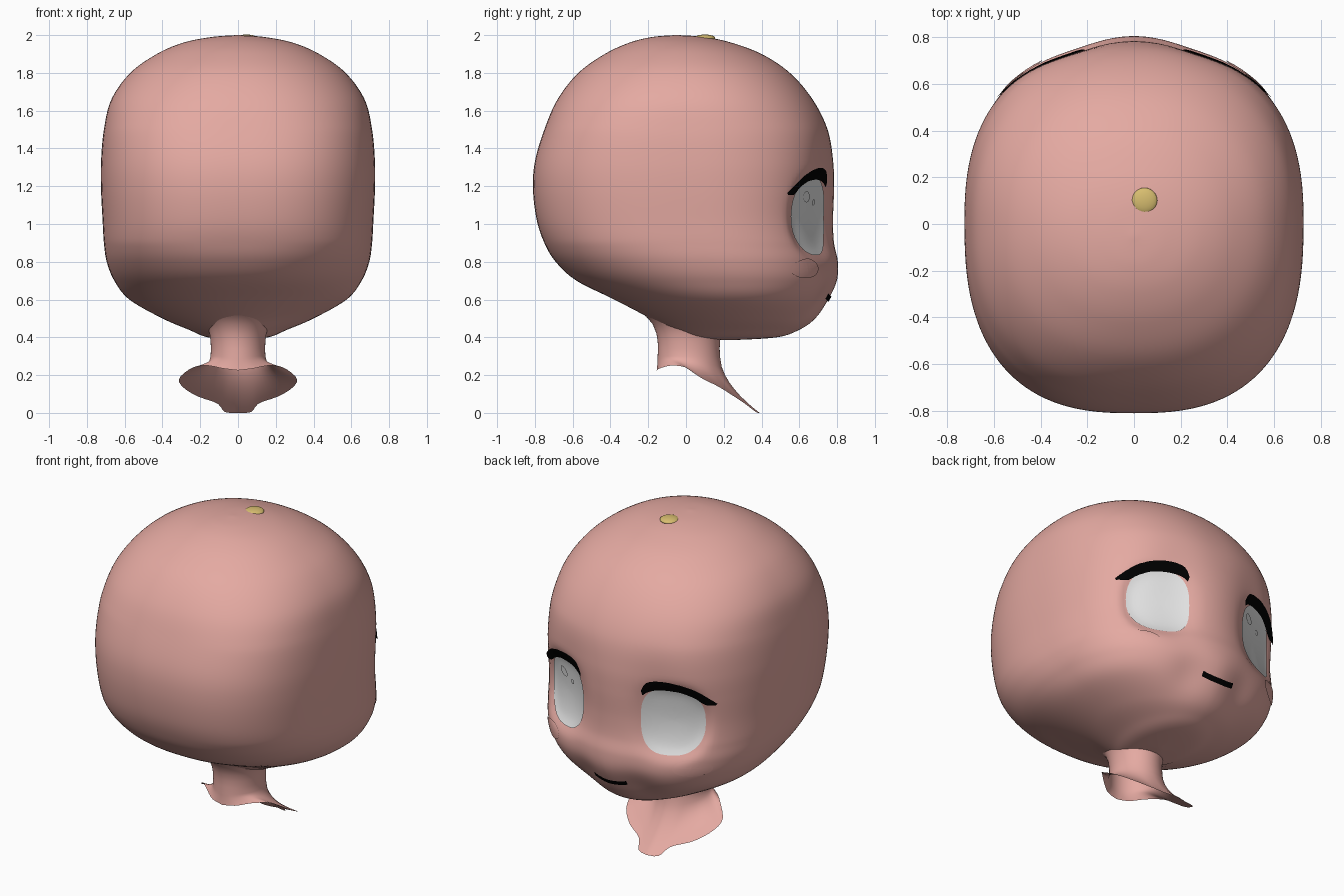
import bpy, bmesh, math
from mathutils import Vector
from mathutils.bvhtree import BVHTree

if "Cube" in bpy.data.objects:
    bpy.data.objects.remove(bpy.data.objects["Cube"])


def material(name, rgb):
    m = bpy.data.materials.new(name)
    m.diffuse_color = (*rgb, 1)
    m.use_nodes = True
    m.node_tree.nodes["Principled BSDF"].inputs["Base Color"].default_value = m.diffuse_color
    return m


SKIN = material("skin pink", (0.78, 0.40, 0.36))
WHITE = material("eye white", (0.80, 0.80, 0.80))
BLACK = material("black", (0.0, 0.0, 0.0))
GOLD = material("gold", (0.68, 0.51, 0.16))


def spline(rows, t):
    """Catmull-Rom through rows of numbers, t from 0 to 1."""
    f = t * (len(rows) - 1)
    i = min(int(f), len(rows) - 2)
    u = f - i
    p = [rows[min(max(j, 0), len(rows) - 1)] for j in range(i - 1, i + 3)]
    return [0.5 * (2 * b + (c - a) * u + (2 * a - 5 * b + 4 * c - d) * u * u
                   + (3 * b - a - 3 * c + d) * u ** 3) for a, b, c, d in zip(*p)]


def grid(name, rows, mat, closed=True, cap=(False, False), face_y=False):
    """Skin a list of equal-length point rows."""
    bm = bmesh.new()
    vs = [[bm.verts.new(p) for p in row] for row in rows]
    n = len(rows[0])
    for a, b in zip(vs, vs[1:]):
        for i in range(n if closed else n - 1):
            j = (i + 1) % n
            bm.faces.new((a[i], a[j], b[j], b[i]))
    for use, ring in zip(cap, (vs[0], vs[-1])):
        if use:
            bm.faces.new(ring)
    bmesh.ops.recalc_face_normals(bm, faces=bm.faces)
    bm.normal_update()
    if face_y and sum(f.normal.y for f in bm.faces) < 0:
        bmesh.ops.reverse_faces(bm, faces=bm.faces)
    me = bpy.data.meshes.new(name)
    bm.to_mesh(me)
    bm.free()
    me.materials.append(mat)
    me.polygons.foreach_set("use_smooth", [True] * len(me.polygons))
    ob = bpy.data.objects.new(name, me)
    bpy.context.collection.objects.link(ob)
    return ob


def clamp(v):
    return max(0.0, min(1.0, v))


EYE_X, EYE_Z, EYE_RX, EYE_RZ = .36, 1.04, .166, .208

# Head: horizontal slices (z, half width, back y, front y, y of widest point)
HEAD = [
    (2.00, .01, -.06, -.04, -.05), (1.99, .14, -.18, .10, -.04),
    (1.96, .29, -.30, .24, -.03), (1.90, .43, -.43, .40, -.02),
    (1.80, .57, -.57, .55, 0), (1.66, .67, -.68, .67, 0),
    (1.50, .71, -.75, .75, 0), (1.33, .725, -.80, .78, .01),
    (1.18, .725, -.81, .785, .02), (1.02, .717, -.79, .78, .04),
    (.90, .71, -.75, .785, .07), (.80, .695, -.69, .805, .12),
    (.70, .655, -.58, .80, .18), (.60, .575, -.38, .755, .23),
    (.50, .40, -.19, .685, .26), (.44, .26, -.10, .60, .27),
    (.40, .16, -.02, .48, .25), (.385, .01, .22, .24, .23)]


def head_ring(t, seg=128):
    z, w, yb, yf, yc = spline(HEAD, t)
    k = clamp((z - .5) / .4) * clamp((2 - z) / .5)
    ring = []
    for i in range(seg):
        a = 2 * math.pi * i / seg
        c, s = math.cos(a), math.sin(a)
        n = 2.0 + .4 * k if s > 0 else 2.0 + .6 * k
        x = w * math.copysign(abs(c) ** (2 / n), c)
        y = yc + (yf - yc if s > 0 else yc - yb) * math.copysign(abs(s) ** (2 / n), s)
        if s > 0:
            ax = abs(x)
            # flattened sides of the nose ridge and brow
            y -= .045 * math.exp(-((ax - .29) / .16) ** 2 - ((z - 1.05) / .35) ** 2)
            y -= .025 * math.exp(-((ax - .48) / .16) ** 2 - ((z - 1.05) / .24) ** 2)
            # narrow muzzle
            y -= .025 * math.exp(-((ax - .18) / .11) ** 2 - ((z - .61) / .12) ** 2)
            # eye socket, deeper towards the outer corner
            r = (abs((ax - EYE_X) / (EYE_RX + .02)) ** 2.6
                 + abs((z - EYE_Z) / (EYE_RZ + .02)) ** 2.6)
            y -= (.015 + .03 * clamp((ax - .19) / .33)) * math.exp(-r ** 3)
        ring.append((x, y, z))
    return ring


head = grid("head", [head_ring(i / 120) for i in range(121)], SKIN, cap=(True, True))
tree = BVHTree.FromPolygons([v.co for v in head.data.vertices],
                            [p.vertices[:] for p in head.data.polygons])


def on_face(x, z, lift):
    """Point on the face at (x, z), lifted off the skin."""
    hit, nor, _, _ = tree.ray_cast(Vector((x, 2, z)), Vector((0, -1, 0)))
    if nor.y < 0:
        nor = -nor
    return hit + nor * lift


def disc(name, cx, cz, rx, rz, mat, lift, n=2.0, tilt=0.0, seg=40, rings=8):
    rows = []
    for r in range(rings + 1):
        k = max(r / rings, .02)
        row = []
        for i in range(seg):
            a = 2 * math.pi * i / seg
            c, s = math.cos(a), math.sin(a)
            u = k * rx * math.copysign(abs(c) ** (2 / n), c)
            v = k * rz * math.copysign(abs(s) ** (2 / n), s)
            row.append(on_face(cx + u * math.cos(tilt) - v * math.sin(tilt),
                               cz + u * math.sin(tilt) + v * math.cos(tilt), lift))
        rows.append(row)
    return grid(name, rows, mat, cap=(True, False), face_y=True)


def strip(name, lower, upper, mat, lift, mirror=1, steps=32, across=4):
    rows = []
    for j in range(across + 1):
        k = j / across
        row = []
        for i in range(steps + 1):
            lo, up = spline(lower, i / steps), spline(upper, i / steps)
            row.append(on_face(mirror * (lo[0] + (up[0] - lo[0]) * k),
                               lo[1] + (up[1] - lo[1]) * k, lift))
        rows.append(row)
    return grid(name, rows, mat, closed=False, face_y=True)


# Eyes, highlights, lashes and cheeks on both sides
LASH_LOW = [(.21, 1.195), (.245, 1.222), (.31, 1.238), (.40, 1.232),
            (.47, 1.203), (.53, 1.160), (.58, 1.155)]
LASH_UP = [(.205, 1.225), (.24, 1.28), (.31, 1.298), (.41, 1.29),
           (.495, 1.255), (.55, 1.205), (.585, 1.165)]
for side, s, big, small in (("right", 1, .035, -.05), ("left", -1, .09, -.01)):
    cx = EYE_X * s
    disc("eye_" + side, cx, EYE_Z, EYE_RX, EYE_RZ, WHITE, .006, n=2.6)
    disc("large_highlight_" + side, cx + big, 1.145, .036, .028, WHITE, .012,
         tilt=.4, seg=24, rings=3)
    disc("small_highlight_" + side, cx + small, 1.115, .016, .016, WHITE, .012,
         seg=20, rings=2)
    strip("eyelash_" + side, LASH_LOW, LASH_UP, BLACK, .011, s)
    disc("cheek_" + side, .48 * s, .765, .09, .05, SKIN, .006)

# Mouth: thin smile
smile = [(x / 100, .606 + .016 * (x / 11) ** 2) for x in range(-11, 12, 2)]
strip("mouth", [(x, z - .014) for x, z in smile], [(x, z + .014) for x, z in smile],
      BLACK, .007)

# Neck: column flaring into an open collar sheet, rim listed from back to front
RIM = [(0, -.155, .225), (.08, -.14, .235), (.16, -.08, .25), (.24, 0, .24),
       (.31, .08, .185), (.295, .17, .14), (.22, .25, .09), (.11, .31, .05),
       (.07, .37, .005), (0, .39, 0)]


def neck_ring(z, scale, flare=0.0, half=28):
    ring = []
    for i in range(2 * half):
        t = i / half if i <= half else 2 - i / half
        sign = 1 if i <= half else -1
        a = math.pi * t
        col = (.145 * scale * math.sin(a), .015 - .165 * scale * math.cos(a), z)
        rim = spline(RIM, t)
        h, v = flare ** 1.5, flare ** .8
        ring.append((sign * (col[0] + (rim[0] - col[0]) * h),
                     col[1] + (rim[1] - col[1]) * h,
                     max(0, col[2] + (rim[2] - col[2]) * v)))
    return ring


neck = [neck_ring(z, k) for z, k in ((.545, 1.65), (.51, 1.37), (.47, 1.16),
                                     (.42, 1.04), (.38, 1.0), (.34, .99))]
neck += [neck_ring(.30, 1.0, i / 8) for i in range(9)]
grid("neck", neck, SKIN)

# Small gold bead on the crown
bpy.ops.mesh.primitive_uv_sphere_add(segments=24, ring_count=12, radius=.055,
                                     location=(.045, .1, 1.985))
bead = bpy.context.object
bead.name = "crown_bead"
bead.scale = (1, 1, .33)
bead.data.materials.append(GOLD)
bpy.ops.object.shade_smooth()
